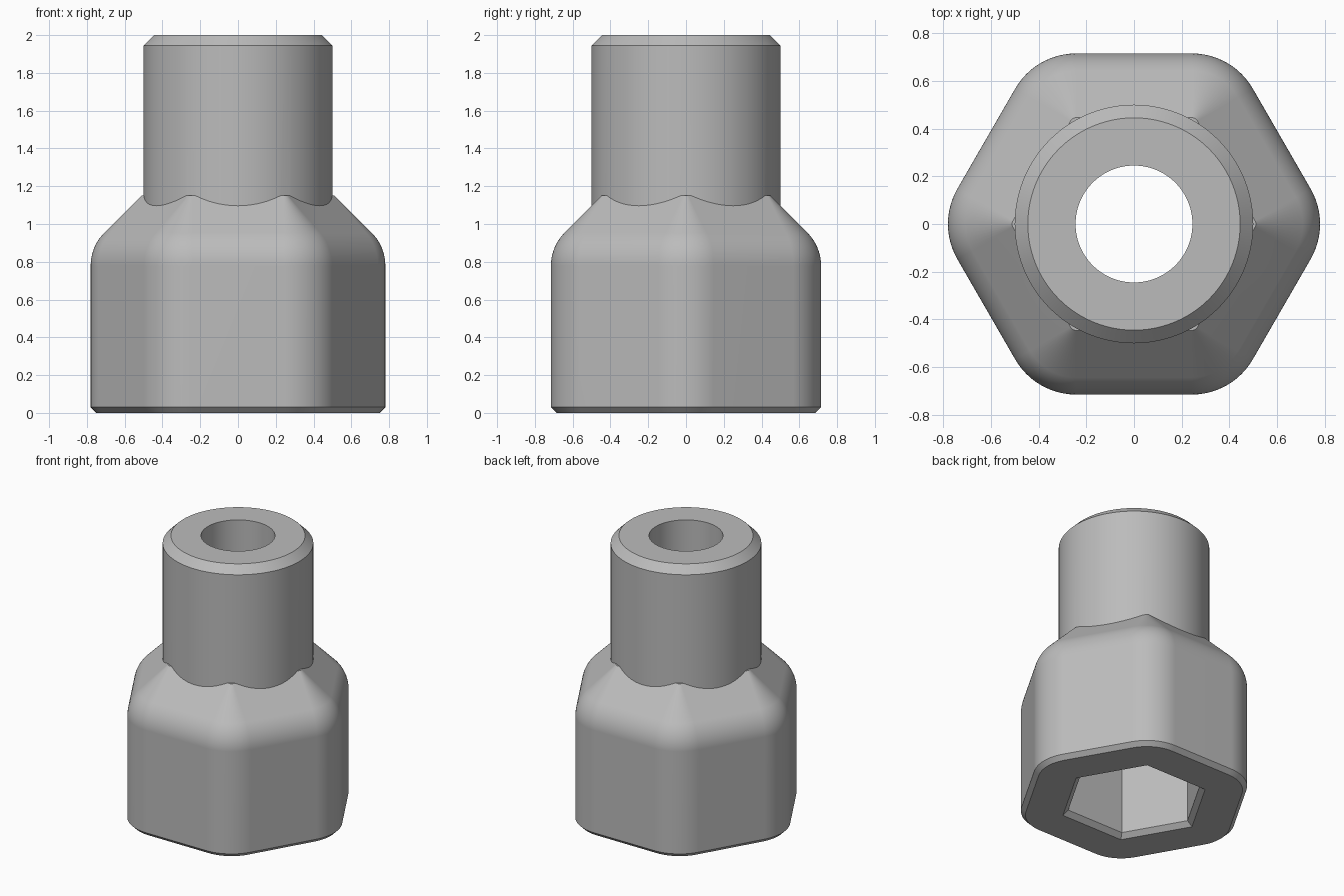
import bpy, bmesh
from math import sin, cos, tan, radians, pi

if "Cube" in bpy.data.objects:
    bpy.data.objects.remove(bpy.data.objects["Cube"], do_unlink=True)

APOTHEM = 0.715    # centre to flat of the hex body
CORNER = 0.295     # rounding radius of the hex corners

steel = bpy.data.materials.new("grey steel")
steel.use_nodes = True
colour = (0.5, 0.5, 0.5, 1.0)
steel.diffuse_color = colour
steel.node_tree.nodes["Principled BSDF"].inputs["Base Color"].default_value = colour


def circle(radius, sides=96):
    return [(radius * cos(2 * pi * i / sides), radius * sin(2 * pi * i / sides))
            for i in range(sides)]


def hexagon(apothem):
    return circle(apothem / cos(pi / 6), 6)


def rounded_hexagon(inset, steps=12):
    """Hex outline with rounded corners, moved inwards by the inset."""
    centre = (APOTHEM - CORNER) / cos(pi / 6)
    r = CORNER - inset
    points = []
    for k in range(6):
        mid = k * pi / 3
        for i in range(steps + 1):
            a = mid - pi / 6 + pi / 3 * i / steps
            points.append((centre * cos(mid) + r * cos(a),
                           centre * sin(mid) + r * sin(a)))
    return points


def loft(name, sections):
    """Closed solid through a stack of (outline, height) sections."""
    bm = bmesh.new()
    rings = [[bm.verts.new((x, y, z)) for x, y in outline] for outline, z in sections]
    for low, high in zip(rings, rings[1:]):
        n = len(low)
        for i in range(n):
            j = (i + 1) % n
            bm.faces.new((low[i], low[j], high[j], high[i]))
    bm.faces.new(rings[0][::-1])
    bm.faces.new(rings[-1])
    mesh = bpy.data.meshes.new(name)
    bm.to_mesh(mesh)
    bm.free()
    mesh.materials.append(steel)
    obj = bpy.data.objects.new(name, mesh)
    bpy.context.collection.objects.link(obj)
    return obj


# Hex body: bottom chamfer, straight wall, rounded shoulder, sloping top
fillet = 0.245
start = 0.78
profile = [(0.03, 0), (0, 0.03)]
for i in range(11):
    a = radians(45) * i / 10
    profile.append((fillet * (1 - cos(a)), start + fillet * sin(a)))
t, z = profile[-1]
profile.append((0.269, z + 0.269 - t))
body = loft("socket_body", [(rounded_hexagon(t), z) for t, z in profile])

# Round shank with a chamfered end
shank = loft("shank", [(circle(0.5), 0.95), (circle(0.5), 1.945), (circle(0.445), 2.0)])

# Hex socket with a chamfered mouth, and the bore above it
socket = loft("socket_cutter", [(hexagon(0.469), -0.034), (hexagon(0.402), 0.033),
                                (hexagon(0.402), 0.8)])
bore = loft("bore_cutter", [(circle(0.245), 0.5), (circle(0.245), 2.2)])

# Combine the solids
for tool, operation in ((shank, 'UNION'), (socket, 'DIFFERENCE'), (bore, 'DIFFERENCE')):
    mod = body.modifiers.new(tool.name, 'BOOLEAN')
    mod.object = tool
    mod.operation = operation
    mod.solver = 'EXACT'
bpy.context.view_layer.update()
result = bpy.data.meshes.new_from_object(
    body.evaluated_get(bpy.context.evaluated_depsgraph_get()))
body.modifiers.clear()
body.data = result
for tool in (shank, socket, bore):
    bpy.data.objects.remove(tool, do_unlink=True)

# Smooth shading with crisp edges
bpy.ops.object.select_all(action='DESELECT')
body.select_set(True)
bpy.context.view_layer.objects.active = body
bpy.ops.object.shade_smooth_by_angle(angle=radians(25))
normals = body.modifiers.new("even_normals", 'WEIGHTED_NORMAL')
normals.keep_sharp = True
